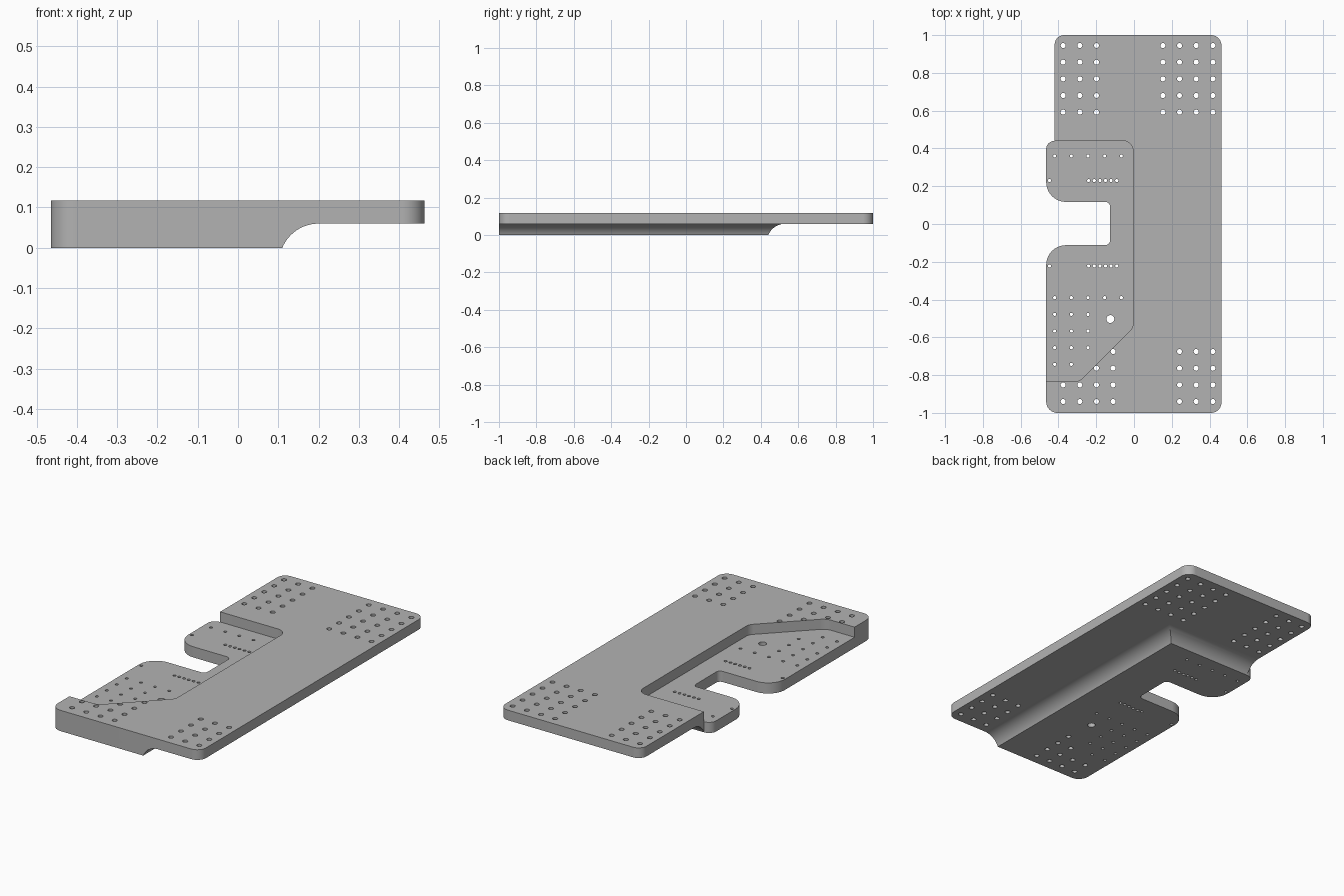
import bpy, bmesh, math
from mathutils import Vector

cube = bpy.data.objects.get("Cube")
if cube:
    bpy.data.objects.remove(cube, do_unlink=True)

TOP, DECK = 0.117, 0.06      # top face, and underside of the thin deck / pocket floor

grey = bpy.data.materials.new("light_grey")
grey.use_nodes = True
grey.diffuse_color = (0.45, 0.45, 0.45, 1)
grey.node_tree.nodes["Principled BSDF"].inputs["Base Color"].default_value = (0.45, 0.45, 0.45, 1)


def rounded(corners, steps=10):
    """Outline through (x, y, radius) corners, each replaced by a tangent arc."""
    out = []
    for i, (x, y, r) in enumerate(corners):
        p = Vector((x, y))
        if r == 0:
            out.append(p)
            continue
        a = (Vector(corners[i - 1][:2]) - p).normalized()
        b = (Vector(corners[(i + 1) % len(corners)][:2]) - p).normalized()
        half = a.angle(b) / 2
        centre = p + (a + b).normalized() * r / math.sin(half)
        start = p + a * r / math.tan(half) - centre
        end = p + b * r / math.tan(half) - centre
        sweep = math.pi - 2 * half
        for k in range(steps + 1):
            t = k / steps
            out.append(centre + (start * math.sin((1 - t) * sweep)
                                 + end * math.sin(t * sweep)) / math.sin(sweep))
    return out


def loft(bm, loops):
    """Closed solid through a stack of (outline, z) loops."""
    rings = [[bm.verts.new((p[0], p[1], z)) for p in pts] for pts, z in loops]
    n = len(rings[0])
    for lo, hi in zip(rings, rings[1:]):
        for i in range(n):
            j = (i + 1) % n
            bm.faces.new((lo[i], lo[j], hi[j], hi[i]))
    bm.faces.new(rings[0][::-1])
    bm.faces.new(rings[-1])


def finish(name, bm):
    bmesh.ops.recalc_face_normals(bm, faces=bm.faces)
    mesh = bpy.data.meshes.new(name)
    bm.to_mesh(mesh)
    bm.free()
    mesh.materials.append(grey)
    obj = bpy.data.objects.new(name, mesh)
    bpy.context.collection.objects.link(obj)
    return obj


# Full-height body with the side notch
bm = bmesh.new()
outline = rounded([
    (-0.465, -1, 0.06), (0.463, -1, 0.055), (0.463, 1, 0.055), (-0.42, 1, 0.05),
    (-0.42, 0.44, 0), (-0.465, 0.44, 0.044), (-0.465, 0.117, 0.105),
    (-0.127, 0.117, 0.025), (-0.127, -0.112, 0.025), (-0.465, -0.112, 0.105)])
loft(bm, [(outline, 0), (outline, TOP)])
body = finish("mounting_plate", bm)

# Underside relief: L-shaped, with a concave fillet ending at the deck
bm = bmesh.new()
R = 0.0975
start = math.asin((R - DECK) / R)


def relief(d):
    x, y = 0.11 + d, 0.44 + d
    return [(x, -1.2), (0.7, -1.2), (0.7, 1.2), (-0.7, 1.2), (-0.7, y), (x, y)]


loops = [(relief(0), -0.05)]
for k in range(13):
    a = start + (math.pi / 2 - start) * k / 12
    loops.append((relief(R * (math.cos(start) - math.cos(a))),
                  DECK - R + R * math.sin(a)))
loft(bm, loops)
relief_cutter = finish("underside_cutter", bm)

# Pocket sunk into the top
bm = bmesh.new()
pocket = rounded([(-0.7, -0.835, 0), (-0.29, -0.835, 0.08), (-0.005, -0.55, 0.06),
                  (-0.005, 0.441, 0.055), (-0.7, 0.441, 0)])
loft(bm, [(pocket, DECK), (pocket, 0.2)])
pocket_cutter = finish("pocket_cutter", bm)

# Drilled holes
bm = bmesh.new()


def drill(xs, ys, r):
    for x in xs:
        for y in ys:
            ring = [(x + r * math.cos(math.tau * k / 16), y + r * math.sin(math.tau * k / 16))
                    for k in range(16)]
            loft(bm, [(ring, -0.1), (ring, 0.3)])


def row(first, count, pitch=0.0882):
    return [first + pitch * i for i in range(count)]


BIG, SMALL = 0.0135, 0.0085
back_rows, front_rows = row(0.592, 5), row(-0.94, 4)
drill(row(-0.375, 3), back_rows, BIG)
drill(row(0.153, 4), back_rows, BIG)
drill(row(0.241, 3), front_rows, BIG)
for y, first, count in zip(front_rows, (-0.375, -0.375, -0.199, -0.11), (4, 4, 2, 1)):
    drill(row(first, count), [y], BIG)
drill(row(-0.42, 5), (0.36, -0.39), SMALL)
drill(row(-0.42, 3), row(-0.655, 3), SMALL)
drill(row(-0.42, 2), [-0.743], SMALL)
drill([-0.447] + row(-0.24, 6, 0.0297), (0.23, -0.222), SMALL)
drill([-0.125], [-0.503], 0.021)
hole_cutter = finish("hole_cutter", bm)

# Cut everything out of the body
bpy.context.view_layer.objects.active = body
body.select_set(True)
for cutter in (relief_cutter, pocket_cutter, hole_cutter):
    cutter.hide_render = True
    mod = body.modifiers.new(cutter.name, 'BOOLEAN')
    mod.operation, mod.solver, mod.object = 'DIFFERENCE', 'EXACT', cutter
    bpy.ops.object.modifier_apply(modifier=mod.name)
    bpy.data.objects.remove(cutter, do_unlink=True)

bpy.ops.object.shade_smooth_by_angle(angle=math.radians(30))
normals = body.modifiers.new("even_normals", 'WEIGHTED_NORMAL')
normals.keep_sharp = True
